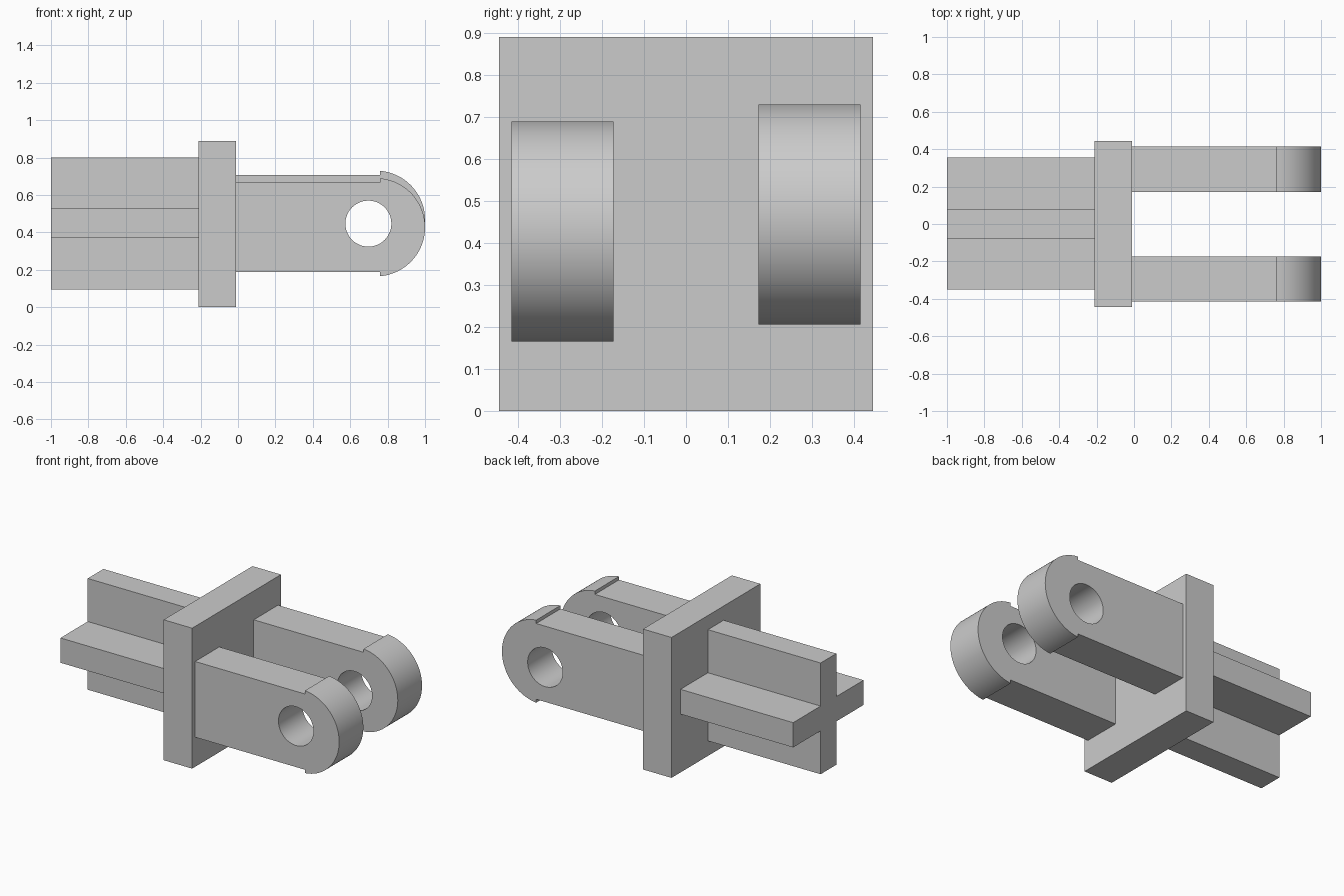
import bpy, bmesh, math
from mathutils import Matrix, Vector

cube = bpy.data.objects.get("Cube")
if cube:
    bpy.data.objects.remove(cube, do_unlink=True)

GREY = (0.6, 0.6, 0.6, 1)
grey = bpy.data.materials.new("plain grey")
grey.use_nodes = True
grey.diffuse_color = GREY
grey.node_tree.nodes["Principled BSDF"].inputs["Base Color"].default_value = GREY


def prism(name, outline, offset):
    """Extrude a closed outline of points along an offset."""
    bm = bmesh.new()
    face = bm.faces.new([bm.verts.new(p) for p in outline])
    ext = bmesh.ops.extrude_face_region(bm, geom=[face])
    moved = [v for v in ext["geom"] if isinstance(v, bmesh.types.BMVert)]
    bmesh.ops.translate(bm, verts=moved, vec=Vector(offset))
    bmesh.ops.recalc_face_normals(bm, faces=bm.faces)
    mesh = bpy.data.meshes.new(name)
    bm.to_mesh(mesh)
    bm.free()
    mesh.materials.append(grey)
    obj = bpy.data.objects.new(name, mesh)
    bpy.context.collection.objects.link(obj)
    return obj


def arc(cx, cz, r, start, end, steps):
    angles = [start + (end - start) * i / steps for i in range(steps + 1)]
    return [(cx + r * math.cos(a), cz + r * math.sin(a)) for a in angles]


# Square flange plate
X0, X1, HALF = -0.21, -0.01, 0.445
prism("flange_plate",
      [(X0, -HALF, 0), (X0, HALF, 0), (X0, HALF, 2 * HALF), (X0, -HALF, 2 * HALF)],
      (X1 - X0, 0, 0))

# Cross-shaped shaft
y0, y1, y2, y3 = -0.35, -0.077, 0.08, 0.355
z0, z1, z2, z3 = 0.095, 0.37, 0.527, 0.8
cross = [(y1, z0), (y2, z0), (y2, z1), (y3, z1), (y3, z2), (y2, z2),
         (y2, z3), (y1, z3), (y1, z2), (y0, z2), (y0, z1), (y1, z1)]
prism("cross_shaft", [(-1, y, z) for y, z in cross], (X0 + 1, 0, 0))


# Fork arms: straight bar, stepped round end and a pin hole
def fork_arm(name, ya, yb, cz):
    r, step_x, bar = 0.2625, 0.76, 0.24
    cx = 1 - r
    a = math.acos((step_x - cx) / r)
    outline = [(X1, cz - bar), (step_x, cz - bar)]
    outline += arc(cx, cz, r, -a, a, 48)
    outline += [(step_x, cz + bar), (X1, cz + bar)]
    arm = prism(name, [(x, ya, z) for x, z in outline], (0, yb - ya, 0))

    circle = arc(0.697, 0.447, 0.123, 0, 2 * math.pi, 48)[:-1]
    pin = prism("pin_cutter", [(x, ya - 0.1, z) for x, z in circle],
                (0, yb - ya + 0.2, 0))
    pin.hide_render = True
    cut = arm.modifiers.new("pin_hole", "BOOLEAN")
    cut.operation, cut.solver, cut.object = "DIFFERENCE", "EXACT", pin

    bpy.ops.object.select_all(action="DESELECT")
    bpy.context.view_layer.objects.active = arm
    arm.select_set(True)
    bpy.ops.object.modifier_apply(modifier=cut.name)
    bpy.data.objects.remove(pin, do_unlink=True)
    bpy.ops.object.shade_smooth_by_angle(angle=math.radians(30))


fork_arm("front_fork_arm", -0.415, -0.173, 0.4275)
fork_arm("back_fork_arm", 0.172, 0.415, 0.4675)
